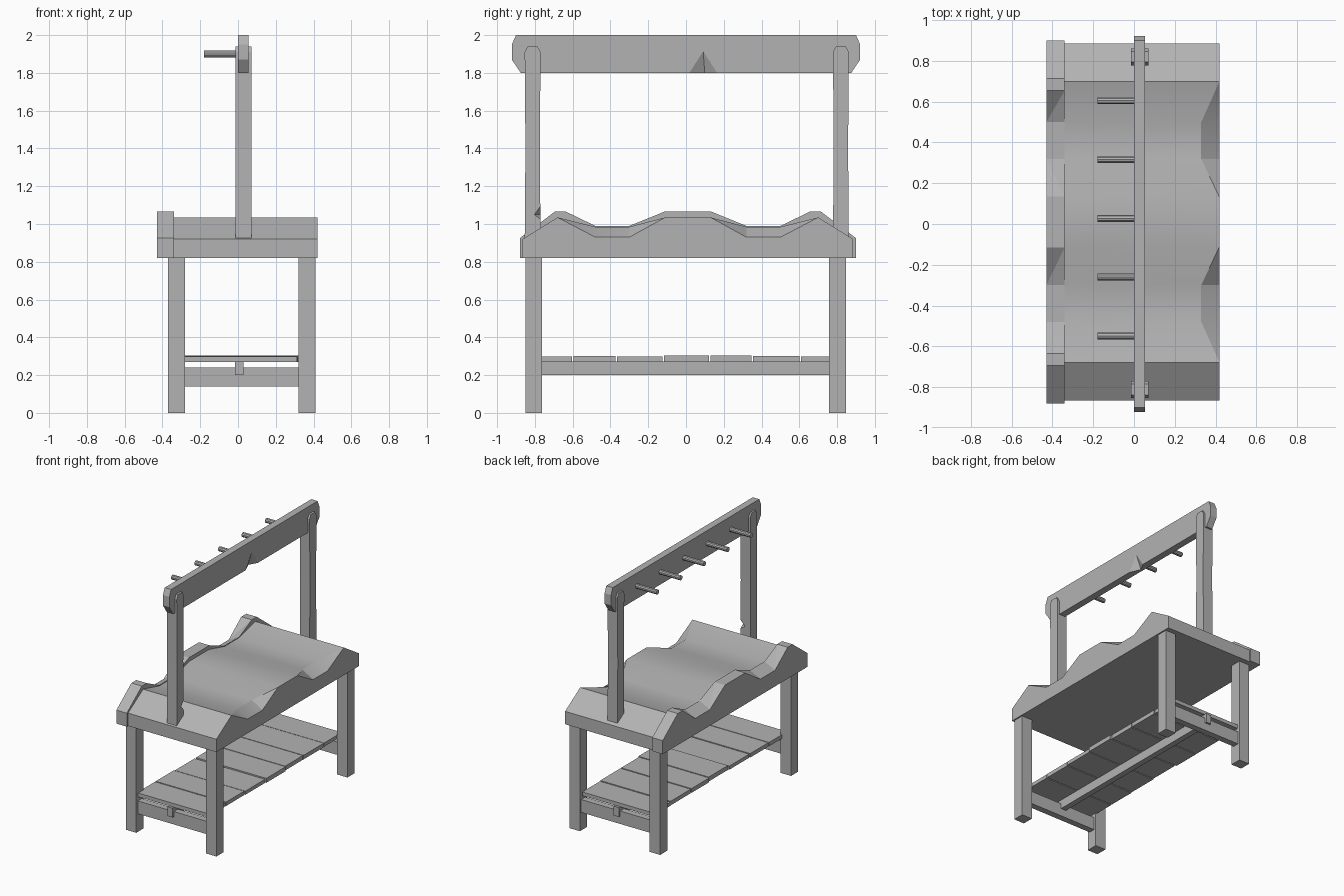
import bpy, bmesh, math, random
from mathutils import Vector

random.seed(4)
if "Cube" in bpy.data.objects:
    bpy.data.objects.remove(bpy.data.objects["Cube"])

grey = bpy.data.materials.new("plain_grey")
grey.use_nodes = True
COLOUR = (0.45, 0.45, 0.45, 1)
grey.diffuse_color = COLOUR
next(n for n in grey.node_tree.nodes if n.type == 'BSDF_PRINCIPLED').inputs["Base Color"].default_value = COLOUR


def finish(name, bm, smooth=False):
    bmesh.ops.recalc_face_normals(bm, faces=bm.faces[:])
    mesh = bpy.data.meshes.new(name)
    bm.to_mesh(mesh)
    bm.free()
    mesh.materials.append(grey)
    ob = bpy.data.objects.new(name, mesh)
    bpy.context.collection.objects.link(ob)
    if smooth:
        bpy.ops.object.select_all(action='DESELECT')
        ob.select_set(True)
        bpy.context.view_layer.objects.active = ob
        bpy.ops.object.shade_smooth_by_angle(angle=math.radians(25))
    return ob


def loft(name, sections, smooth=False):
    """Join (x, [(y, z), ...]) outlines along x into a closed solid."""
    bm = bmesh.new()
    rings = [[bm.verts.new((x, y, z)) for y, z in pts] for x, pts in sections]
    for a, b in zip(rings, rings[1:]):
        for i in range(len(a)):
            j = (i + 1) % len(a)
            # split sloped quads along the ridge from outer peak to inner dip
            if a[j].co.z < a[i].co.z:
                bm.faces.new((a[i], b[i], a[j]))
                bm.faces.new((b[i], b[j], a[j]))
            else:
                bm.faces.new((a[i], b[i], b[j]))
                bm.faces.new((a[i], b[j], a[j]))
    bm.faces.new(rings[0])
    bm.faces.new(rings[-1])
    bmesh.ops.recalc_face_normals(bm, faces=bm.faces[:])
    bmesh.ops.dissolve_limit(bm, angle_limit=0.01, verts=bm.verts[:], edges=bm.edges[:])
    return finish(name, bm, smooth)


def box(name, x, y, z):
    outline = [(y[0], z[0]), (y[1], z[0]), (y[1], z[1]), (y[0], z[1])]
    return loft(name, [(x[0], outline), (x[1], outline)])


def chip(ob, points):
    """Cut a pointed splinter, the hull of the points, out of an object."""
    bm = bmesh.new()
    for p in points:
        bm.verts.new(p)
    bmesh.ops.convex_hull(bm, input=bm.verts[:])
    cutter = finish("chip_cutter", bm)
    cutter.hide_render = True
    mod = ob.modifiers.new("chip", 'BOOLEAN')
    mod.operation, mod.object, mod.solver = 'DIFFERENCE', cutter, 'EXACT'
    bpy.ops.object.select_all(action='DESELECT')
    ob.select_set(True)
    bpy.context.view_layer.objects.active = ob
    bpy.ops.object.modifier_apply(modifier=mod.name)
    bpy.data.objects.remove(cutter)


def wavy(end, eave, peak, crest, dip):
    """Two-trough outline with sloping ends."""
    half = [(0.12, crest), (0.31, dip), (0.49, dip), (0.69, peak), (end, eave), (end, 0.82)]
    right = [(y + 0.01, z) for y, z in half]
    left = [(0.01 - y, z) for y, z in reversed(half)]
    return left + right


# Saddle-shaped top, with its scoops deepened along one long edge
inner = wavy(0.875, 0.92, 1.035, 1.035, 0.985)
loft("bench_top", [(-0.345, inner), (0.33, inner),
                   (0.42, wavy(0.875, 0.92, 1.035, 1.035, 0.93))], True)


# Taller edge board along the other long side
def board(dip):
    half = [(0.125, 1.065), (0.31, dip), (0.49, dip), (0.645, 1.065),
            (0.705, 1.065), (0.89, 0.925), (0.89, 0.82)]
    return [(0.01 - y, z) for y, z in reversed(half)] + [(y + 0.01, z) for y, z in half]


loft("edge_board", [(-0.43, board(0.945)), (-0.34, board(0.99))])

# Legs
for side, x in (("right", -0.37), ("left", 0.32)):
    for end, y in (("front", -0.85), ("back", 0.758)):
        box(f"{end}_{side}_leg", (x, x + 0.09), (y, y + 0.088), (0, 0.83))

# Low end rails and the long stretcher that passes through them
for end, y in (("front", -0.805), ("back", 0.805)):
    box(f"{end}_rail", (-0.29, 0.33), (y - 0.025, y + 0.025), (0.14, 0.24))
box("shelf_stretcher", (-0.015, 0.03), (-0.845, 0.845), (0.2, 0.272))

# Uneven shelf boards
cuts = [-0.83, -0.6, -0.37, -0.12, 0.125, 0.35, 0.605, 0.83]
for i, (a, b) in enumerate(zip(cuts, cuts[1:])):
    lift = random.uniform(-0.004, 0.003)
    shift = random.uniform(-0.008, 0.008)
    box(f"shelf_board_{i + 1}", (-0.285 + shift, 0.32 + shift),
        (a + 0.004, b - 0.004), (0.27, 0.302 + lift))

# Posts with clipped tops
for end, y in (("front", -0.812), ("back", 0.82)):
    w = 0.042
    outline = [(y - w, 0.91), (y + w, 0.91), (y + w - 0.004, 1.4), (y + w, 1.91),
               (y + w - 0.016, 1.94), (y - w + 0.016, 1.94), (y - w, 1.91), (y - w + 0.004, 1.4)]
    post = loft(f"{end}_post", [(-0.014, outline), (0.071, outline)])
    inside = y + w if y < 0 else y - w
    if y < 0:
        chip(post, [(0.08, inside + 0.01, 1.12), (0.08, inside + 0.01, 1.01),
                    (0.08, inside - 0.04, 1.05), (0.02, inside + 0.01, 1.05)])

# Top beam with clipped ends and a split in its lower edge
half = [(0.875, 1.8), (0.922, 1.87), (0.922, 1.95), (0.9, 2.0)]
outline = half + [(-y, z) for y, z in reversed(half)]
beam = loft("top_beam", [(0, outline), (0.055, outline)])
chip(beam, [(0.06, 0.0, 1.79), (0.06, 0.18, 1.79), (0.06, 0.09, 1.93), (0.015, 0.1, 1.79)])

# Row of hanging pegs
for i in range(5):
    bm = bmesh.new()
    bmesh.ops.create_cone(bm, cap_ends=True, segments=10, radius1=0.018, radius2=0.018, depth=0.2)
    for v in bm.verts:
        v.co = Vector((v.co.z - 0.08, v.co.x + 0.605 - 0.2885 * i, v.co.y + 1.9))
    finish(f"peg_{i + 1}", bm, True)
